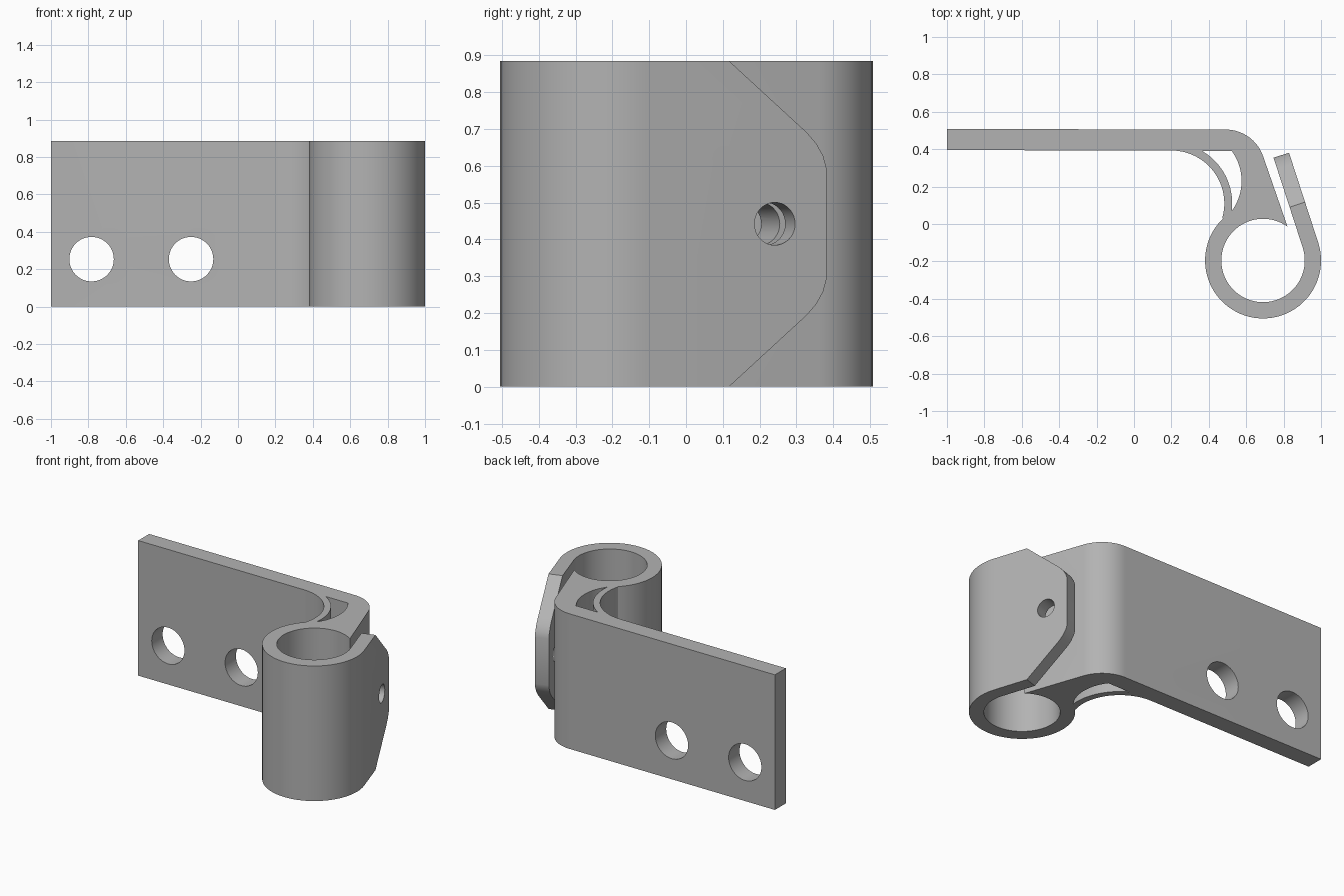
import bpy, bmesh
from math import sin, cos, radians
from mathutils import Matrix, Vector

cube = bpy.data.objects.get("Cube")
if cube:
    bpy.data.objects.remove(cube, do_unlink=True)

H = 0.885                      # bracket height
RING = (0.69, -0.195)          # tube centre
R_OUT, R_IN = 0.31, 0.223
TILT = 18                      # lean of the clamp flap
T = radians(TILT)

steel = bpy.data.materials.new("plain grey")
steel.use_nodes = True
grey = (0.45, 0.45, 0.45, 1)
steel.diffuse_color = grey
steel.node_tree.nodes["Principled BSDF"].inputs["Base Color"].default_value = grey


def arc(centre, r, a, b, n=24):
    """Points on a circle from angle a to angle b, in degrees."""
    angles = [radians(a + (b - a) * i / n) for i in range(n + 1)]
    return [(centre[0] + r * cos(t), centre[1] + r * sin(t)) for t in angles]


def prism(name, points, low, high, frame=Matrix()):
    """Extrude a flat outline from low to high along the frame's local z."""
    bm = bmesh.new()
    face = bm.faces.new([bm.verts.new((x, y, low)) for x, y in points])
    out = bmesh.ops.extrude_face_region(bm, geom=[face])
    moved = [v for v in out["geom"] if isinstance(v, bmesh.types.BMVert)]
    bmesh.ops.translate(bm, vec=(0, 0, high - low), verts=moved)
    bmesh.ops.recalc_face_normals(bm, faces=bm.faces)
    bm.transform(frame)
    mesh = bpy.data.meshes.new(name)
    bm.to_mesh(mesh)
    bm.free()
    mesh.materials.append(steel)
    obj = bpy.data.objects.new(name, mesh)
    bpy.context.collection.objects.link(obj)
    return obj


def cut(target, cutter):
    cutter.hide_render = True
    mod = target.modifiers.new(cutter.name, "BOOLEAN")
    mod.operation, mod.solver, mod.object = "DIFFERENCE", "EXACT", cutter
    bpy.context.view_layer.objects.active = target
    bpy.ops.object.modifier_apply(modifier=mod.name)
    bpy.data.objects.remove(cutter, do_unlink=True)


# Flap frame: x runs along the flap, y is up, z points out of the flap
along, out = Vector((-sin(T), cos(T), 0)), Vector((cos(T), sin(T), 0))
flap = Matrix((along, (0, 0, 1), out)).transposed().to_4x4()
flap.translation = (*RING, 0)


def flap_point(s, offset):
    p = flap @ Vector((s, 0, offset))
    return (p.x, p.y)


# Plate, curved web, tube, flap and bend as one outline
outline = [(-1, 0.395)]
outline += arc((0.2, 0.11), 0.283, 90, -16)
outline += arc(RING, R_OUT, 134, 360 + TILT, 56)
outline += [flap_point(0.505, R_OUT), flap_point(0.505, R_IN)]
outline += arc(RING, R_IN, TILT, 54 - 360, 64)
outline += arc((0.49, 0.293), 0.212, 19.3, 90, 16)
outline += [(-1, 0.508)]
bracket = prism("clamp_bracket", outline, 0, H)

# Crescent opening between the web and the bend
crescent = arc((0.2, 0.11), 0.325, -5, 59.5) + arc((0.303, 0.23), 0.272, 36, -36)
cut(bracket, prism("crescent_cutter", crescent, -0.1, H + 0.1))

# Mounting holes through the plate
facing = Matrix.Rotation(radians(90), 4, "X")
for x in (-0.783, -0.251):
    circle = arc((x, 0.254), 0.119, 0, 352.5, 47)
    cut(bracket, prism("mounting_hole_cutter", circle, -0.6, -0.3, facing))

# Screw hole through the flap into the crescent
screw = arc((0.358, H / 2), 0.058, 0, 350, 35)
cut(bracket, prism("screw_hole_cutter", screw, -0.02, 0.4, flap))

# Sloped, rounded corners at both ends of the flap
corner = [(0.17, -0.05), (0.45, 0.195), (0.477, 0.225), (0.496, 0.258),
          (0.505, 0.29), (0.6, 0.29), (0.6, -0.05)]
for points in (corner, [(s, H - z) for s, z in corner]):
    cut(bracket, prism("flap_corner_cutter", points, 0.2, 0.35, flap))

# Smooth the curves and keep the edges sharp
bpy.ops.object.select_all(action="DESELECT")
bracket.select_set(True)
bpy.context.view_layer.objects.active = bracket
bpy.ops.object.shade_smooth_by_angle(angle=radians(25))
